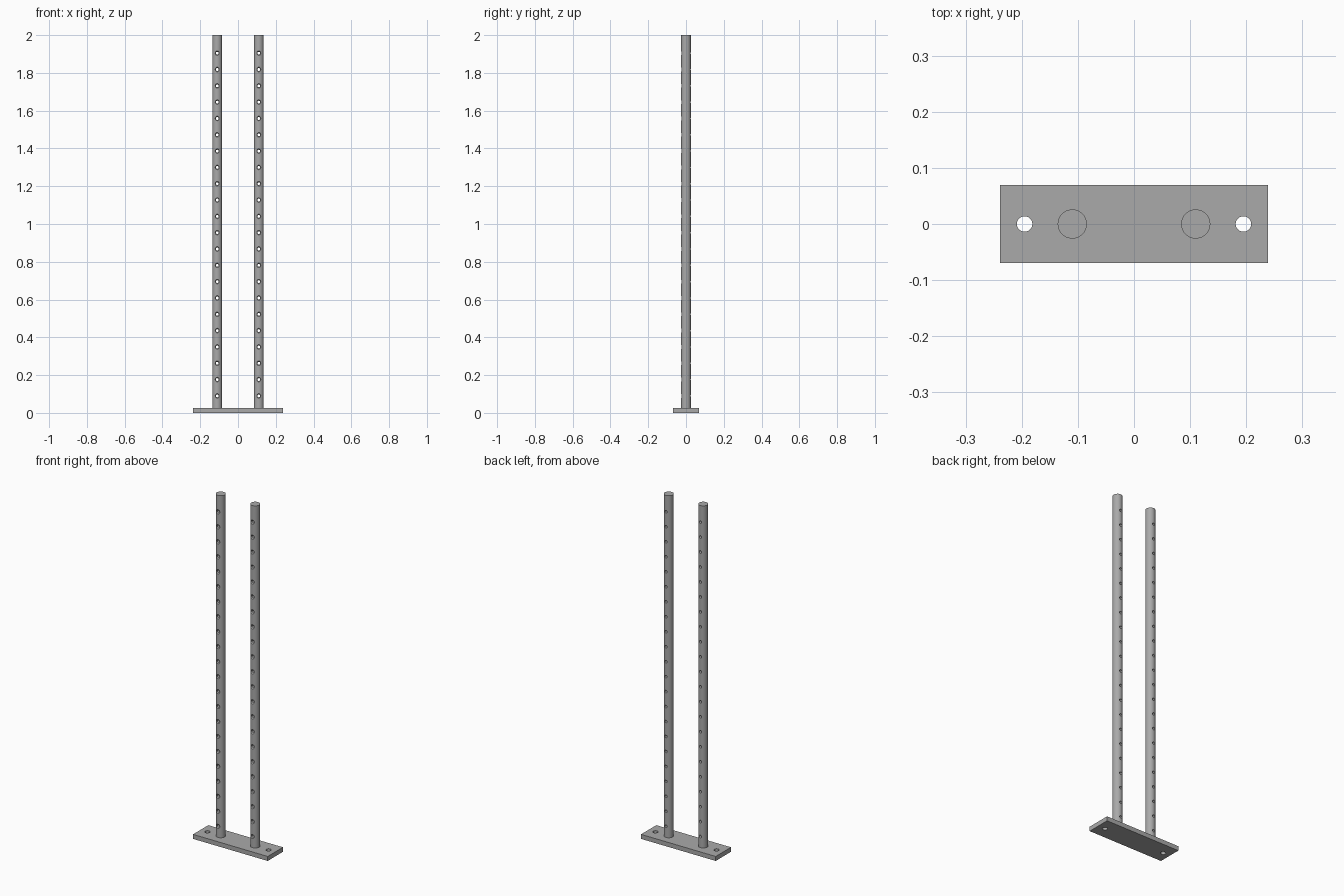
import bpy, bmesh, math
from mathutils import Matrix, Vector

if "Cube" in bpy.data.objects:
    bpy.data.objects.remove(bpy.data.objects["Cube"])

PLATE_TOP = 0.026
ROD_X, ROD_R = 0.11, 0.026
HOLES, HOLE_Z0, HOLE_STEP = 22, 0.09, 0.0864

grey = bpy.data.materials.new("steel grey")
grey.diffuse_color = (0.40, 0.40, 0.40, 1)
grey.use_nodes = True
grey.node_tree.nodes["Principled BSDF"].inputs["Base Color"].default_value = grey.diffuse_color


def make_object(name, bm):
    bmesh.ops.recalc_face_normals(bm, faces=bm.faces[:])
    mesh = bpy.data.meshes.new(name)
    bm.to_mesh(mesh)
    bm.free()
    mesh.materials.append(grey)
    ob = bpy.data.objects.new(name, mesh)
    bpy.context.collection.objects.link(ob)
    return ob


def add_cylinder(bm, r, z0, z1, x=0.0, sides=48):
    bmesh.ops.create_cone(bm, cap_ends=True, segments=sides, radius1=r, radius2=r,
                          depth=z1 - z0,
                          matrix=Matrix.Translation((x, 0, (z0 + z1) / 2)))


def add_plug(bm, x, z, sides=20):
    # lathed plug along y: wide countersink at the front, narrow bore to the back
    rings = []
    for y, r in ((-0.034, 0.0195), (-0.020, 0.0075), (0.04, 0.0075)):
        rings.append([bm.verts.new((x + r * math.cos(a), y, z + r * math.sin(a)))
                      for a in (2 * math.pi * i / sides for i in range(sides))])
    for a, b in zip(rings, rings[1:]):
        for i in range(sides):
            j = (i + 1) % sides
            bm.faces.new((a[i], a[j], b[j], b[i]))
    bm.faces.new(rings[0])
    bm.faces.new(rings[-1])


def cut(ob, cutter):
    mod = ob.modifiers.new("holes", 'BOOLEAN')
    mod.operation, mod.solver, mod.object = 'DIFFERENCE', 'EXACT', cutter
    bpy.ops.object.select_all(action='DESELECT')
    bpy.context.view_layer.objects.active = ob
    ob.select_set(True)
    bpy.ops.object.modifier_apply(modifier=mod.name)
    bpy.data.objects.remove(cutter)
    bpy.ops.object.shade_smooth_by_angle(angle=math.radians(30))


# Base plate with two mounting holes
bm = bmesh.new()
bmesh.ops.create_cube(bm, size=1, matrix=Matrix.Translation((0, 0, PLATE_TOP / 2))
                      @ Matrix.Diagonal((0.477, 0.139, PLATE_TOP, 1)))
plate = make_object("base_plate", bm)
bm = bmesh.new()
for side in (-1, 1):
    add_cylinder(bm, 0.0138, -0.05, 0.08, side * 0.195, 32)
cut(plate, make_object("plate_cutter", bm))

# Two upright rods, each with a row of countersunk through holes
for side, name in ((-1, "left_rod"), (1, "right_rod")):
    bm = bmesh.new()
    add_cylinder(bm, ROD_R, PLATE_TOP, 2.0, side * ROD_X)
    rod = make_object(name, bm)
    bm = bmesh.new()
    for i in range(HOLES):
        add_plug(bm, side * ROD_X, HOLE_Z0 + i * HOLE_STEP)
    cut(rod, make_object(name + "_cutter", bm))
